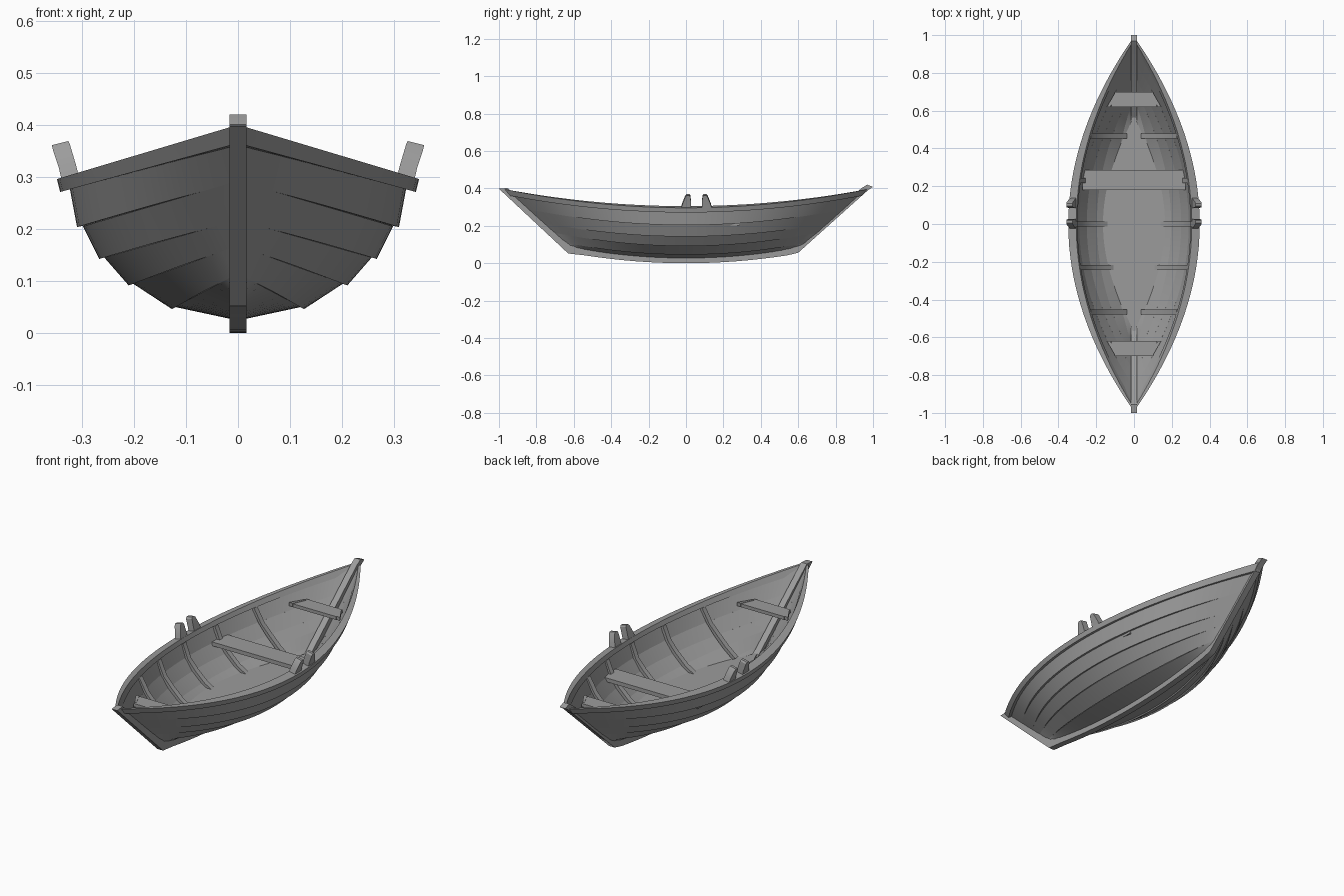
import bpy, bmesh

if "Cube" in bpy.data.objects:
    bpy.data.objects.remove(bpy.data.objects["Cube"])

# lap lines from keel to sheer: half width amidships, z amidships, z at the ends
LAPS = [(0.006, 0.027, 0.085), (0.113, 0.050, 0.110), (0.194, 0.095, 0.165),
        (0.249, 0.145, 0.215), (0.290, 0.205, 0.290), (0.318, 0.292, 0.392)]
N = 32
TS = [-1 + 2 * i / N for i in range(N + 1)]

# dark grey paint
grey = bpy.data.materials.new("dark_grey")
grey.diffuse_color = (0.33, 0.33, 0.33, 1)
grey.use_nodes = True
grey.node_tree.nodes["Principled BSDF"].inputs["Base Color"].default_value = grey.diffuse_color


def end_y(ze):
    return 0.60 + (ze - 0.06) * 1.1


def lap(k, t):
    w, z0, ze = LAPS[k]
    return (w * (1 - t * t) + 0.008, end_y(ze) * t, z0 + (ze - z0) * t * t)


def loft(name, rings, mirror=False):
    """Skin a run of closed cross-sections and cap both ends."""
    bm = bmesh.new()
    rows = [[bm.verts.new(p) for p in r] for r in rings]
    n = len(rows[0])
    for a, b in zip(rows, rows[1:]):
        for i in range(n):
            j = (i + 1) % n
            bm.faces.new((a[i], a[j], b[j], b[i]))
    bm.faces.new(rows[0])
    bm.faces.new(rows[-1])
    bmesh.ops.recalc_face_normals(bm, faces=bm.faces)
    me = bpy.data.meshes.new(name)
    bm.to_mesh(me)
    bm.free()
    me.materials.append(grey)
    ob = bpy.data.objects.new(name, me)
    bpy.context.collection.objects.link(ob)
    if mirror:
        ob.modifiers.new("mirror", 'MIRROR')
    return ob


def slab(name, outline, z, thick, mirror=False):
    return loft(name, [[(x, y, z - thick) for x, y in outline],
                       [(x, y, z) for x, y in outline]], mirror)


# overlapping planks: each lower edge stands proud, fading out near the ends
for k in range(5):
    rings = []
    for t in TS:
        (x0, y0, z0), (x1, y1, z1) = lap(k, t), lap(k + 1, t)
        dx, dz = x1 - x0, z1 - z0
        l = (dx * dx + dz * dz) ** 0.5
        nx, nz = dz / l, -dx / l
        f = max(0, 1 - (t * t / 0.77) ** 2)
        lip = 0.012 * f if k else 0.0
        th = 0.003 + 0.006 * f
        rings.append([(x0 + nx * lip, y0, z0 + nz * lip * 0.4), (x1, y1, z1),
                      (max(x1 - nx * th, 0), y1, z1 - nz * th),
                      (max(x0 - nx * th, 0), y0, z0 - nz * th)])
    loft(f"hull_plank_{k + 1}", rings, True)

# gunwale rail, sloping slightly down outboard and raked with the posts
rings = []
for t in TS:
    s = 1 - t * t
    y, yb = 0.972 * t, 0.943 * t
    z = 0.296 + 0.1 * t * t
    d = 0.025 + 0.01 * t * t
    rings.append([(0.334 * s + 0.014, y, z), (0.304 * s + 0.002, y, z + 0.009 * s),
                  (0.298 * s + 0.001, yb, z - d + 0.012 * s), (0.328 * s + 0.014, yb, z - d)])
loft("gunwale", rings, True)

# keel with raked stem and stern posts in one run
path = [((-1.0, 0.398), (-0.955, 0.402)), ((-0.63, 0.052), (-0.57, 0.088))]
for i in range(-8, 9):
    y = 0.54 * i / 8
    q = (y / 0.62) ** 2
    path.append(((y, 0.055 * q), (y, 0.034 + 0.056 * q)))
path += [((0.60, 0.056), (0.565, 0.088)), ((0.975, 0.392), (0.94, 0.402)),
         ((1.0, 0.408), (0.968, 0.42))]
W = 0.016
loft("keel_and_posts", [[(-W, *o), (W, *o), (W, *i), (-W, *i)] for o, i in path])


# point on a lap line at a given station
def station(k, y):
    t = min(1, abs(y) / end_y(LAPS[k][2]))
    return lap(k, t)[0], lap(k, t)[2]


# half width of the hull at a given station and height
def half_width(y, z):
    for k in range(5):
        (xa, za), (xb, zb) = station(k, y), station(k + 1, y)
        if z <= zb:
            return xa + (xb - xa) * max(0, (z - za) / (zb - za))
    return xb


# floor boards fitted inside the planking
right = [(max(0.003, half_width(0.59 * t, 0.079) - 0.009), 0.59 * t) for t in TS]
slab("floor", right + [(-x, y) for x, y in reversed(right)], 0.087, 0.006)

# ribs following the inside of the planking
for n, y in enumerate((-0.465, -0.23, 0.0, 0.23, 0.465)):
    h = 0.013
    rings = []
    for k in range(1, 6):
        x, z = station(k, abs(y) + h)
        x -= 0.008
        if k == 5:
            z -= 0.014
        z += 0.004 if k < 4 else 0
        xi, zi = x - 0.015, z + (0.009 if k < 4 else 0.0)
        rings.append([(x, y - h, z), (x, y + h, z), (xi, y + h, zi), (xi, y - h, zi)])
    loft(f"rib_{n + 1}", rings, True)

# rowing seat
slab("middle_seat", [(-0.274, 0.18), (0.274, 0.18), (0.268, 0.287), (-0.268, 0.287)], 0.222, 0.02)

# small end seats with wedge cleats against the planking
for s, name in ((1, "stern"), (-1, "bow")):
    slab(f"{name}_seat", [(-0.122, s * 0.62), (0.122, s * 0.62),
                          (0.101, s * 0.70), (-0.101, s * 0.70)], 0.289, 0.017)
    slab(f"{name}_seat_cleat", [(0.125, s * 0.62), (0.144, s * 0.62),
                                (0.103, s * 0.69), (0.095, s * 0.685)], 0.291, 0.018, True)

# paired oar posts leaning outboard
for n, m in enumerate((1, -1)):
    def py(v):
        return 0.056 + m * (v - 0.056)

    def ring(xi, zi, xo, zo, a, b):
        return [(xi, py(a), zi), (xo, py(a), zo), (xo, py(b), zo), (xi, py(b), zi)]
    loft(f"oar_post_{n + 1}", [ring(0.304, 0.295, 0.337, 0.285, -0.028, 0.028),
                               ring(0.312, 0.325, 0.344, 0.316, -0.019, 0.027),
                               ring(0.323, 0.362, 0.356, 0.353, -0.004, 0.024),
                               ring(0.326, 0.369, 0.358, 0.361, 0.004, 0.018)], True)

# smooth along the curves, keep plank edges sharp
bpy.ops.object.select_all(action='SELECT')
bpy.context.view_layer.objects.active = bpy.context.selected_objects[0]
bpy.ops.object.shade_smooth_by_angle(angle=0.5)
